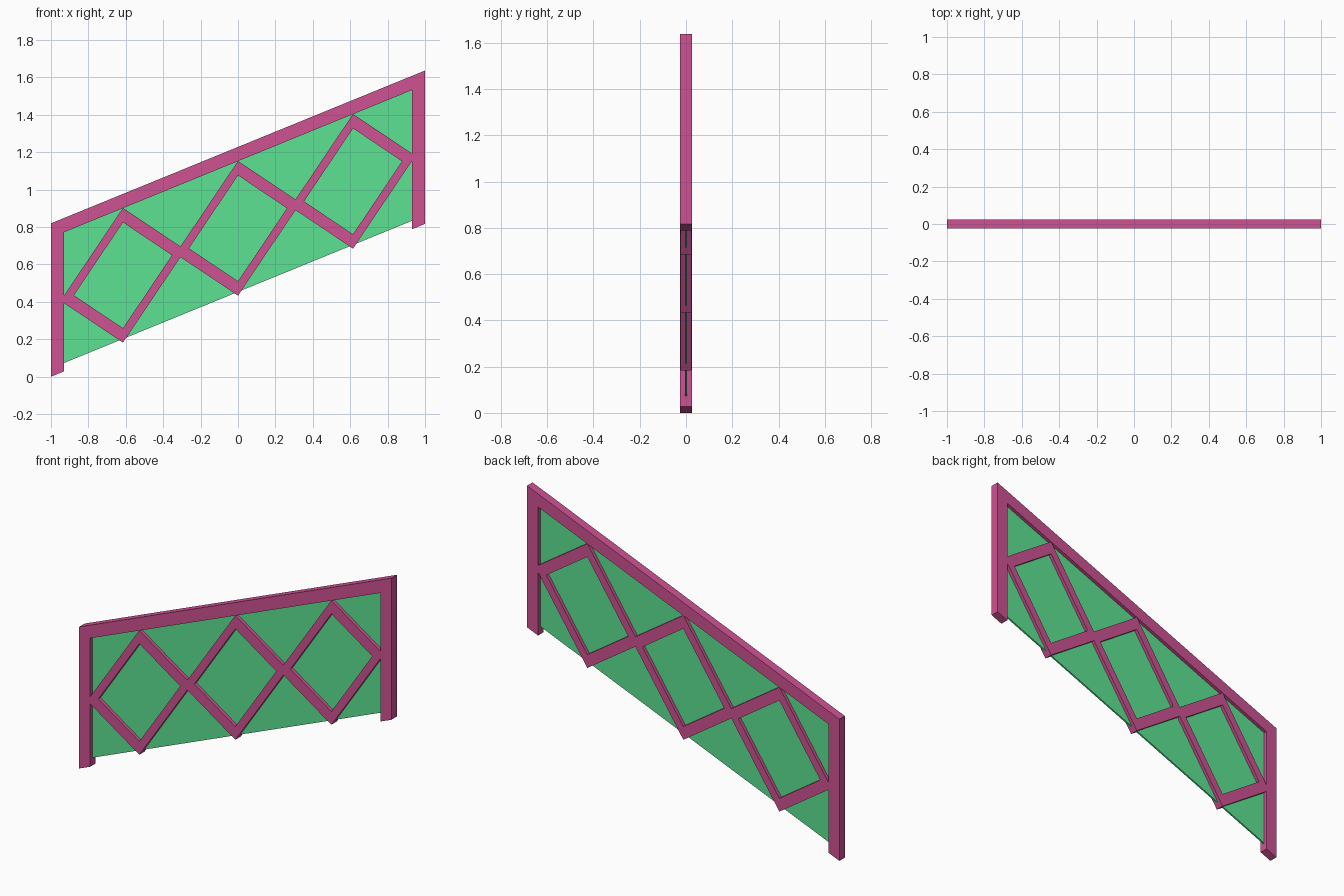
import bpy
import bmesh

if "Cube" in bpy.data.objects:
    bpy.data.objects.remove(bpy.data.objects["Cube"])

SLOPE = 0.4085      # rise of the stair per unit of x
HEIGHT = 0.82       # upright height of the panel


def material(name, rgb):
    m = bpy.data.materials.new(name)
    m.diffuse_color = (*rgb, 1.0)
    m.use_nodes = True
    m.node_tree.nodes["Principled BSDF"].inputs["Base Color"].default_value = m.diffuse_color
    return m


pink = material("pink paint", (0.62, 0.084, 0.29))
green = material("green panel", (0.107, 0.76, 0.287))


def shear(x, z):
    """Lift a level outline point onto the stair slope."""
    return z + SLOPE * (x + 1.0)


def prism(bm, outline, half_depth):
    """Extrude a level (x, z) outline along y, sheared onto the slope."""
    front = [bm.verts.new((x, -half_depth, shear(x, z))) for x, z in outline]
    back = [bm.verts.new((x, half_depth, shear(x, z))) for x, z in outline]
    n = len(outline)
    bm.faces.new(front)
    bm.faces.new(back[::-1])
    for i in range(n):
        j = (i + 1) % n
        bm.faces.new((front[j], front[i], back[i], back[j]))


def ring(bm, outer, inner, half_depth):
    """Extrude the band between two matching outlines."""
    loops = [[bm.verts.new((x, y, shear(x, z))) for x, z in pts]
             for pts, y in ((outer, -half_depth), (inner, -half_depth),
                            (inner, half_depth), (outer, half_depth))]
    n = len(outer)
    for k in range(4):
        a, b = loops[k], loops[(k + 1) % 4]
        for i in range(n):
            j = (i + 1) % n
            bm.faces.new((a[i], a[j], b[j], b[i]))


def finish(bm, name, mat):
    bmesh.ops.recalc_face_normals(bm, faces=bm.faces)
    mesh = bpy.data.meshes.new(name)
    bm.to_mesh(mesh)
    bm.free()
    mesh.materials.append(mat)
    obj = bpy.data.objects.new(name, mesh)
    bpy.context.collection.objects.link(obj)


# Frame: two posts joined by the handrail
post_in = 0.93
rail_under = HEIGHT - 0.076
bm = bmesh.new()
prism(bm, [(-1, 0), (-post_in, 0), (-post_in, rail_under), (post_in, rail_under),
           (post_in, 0), (1, 0), (1, HEIGHT), (-1, HEIGHT)], 0.025)
finish(bm, "frame", pink)

# Lattice: three diamonds that overlap at their side corners
def diamond(cx, half_w, half_h, cz=0.385):
    return [(cx - half_w, cz), (cx, cz - half_h), (cx + half_w, cz), (cx, cz + half_h)]


bm = bmesh.new()
for cx in (-0.615, 0.0, 0.615):
    ring(bm, diamond(cx, 0.334, 0.36), diamond(cx, 0.262, 0.283), 0.0245)
finish(bm, "diamond_lattice", pink)

# Infill panel between the posts
bm = bmesh.new()
prism(bm, [(-post_in, 0.045), (post_in, 0.045),
           (post_in, rail_under), (-post_in, rail_under)], 0.005)
finish(bm, "infill_panel", green)
